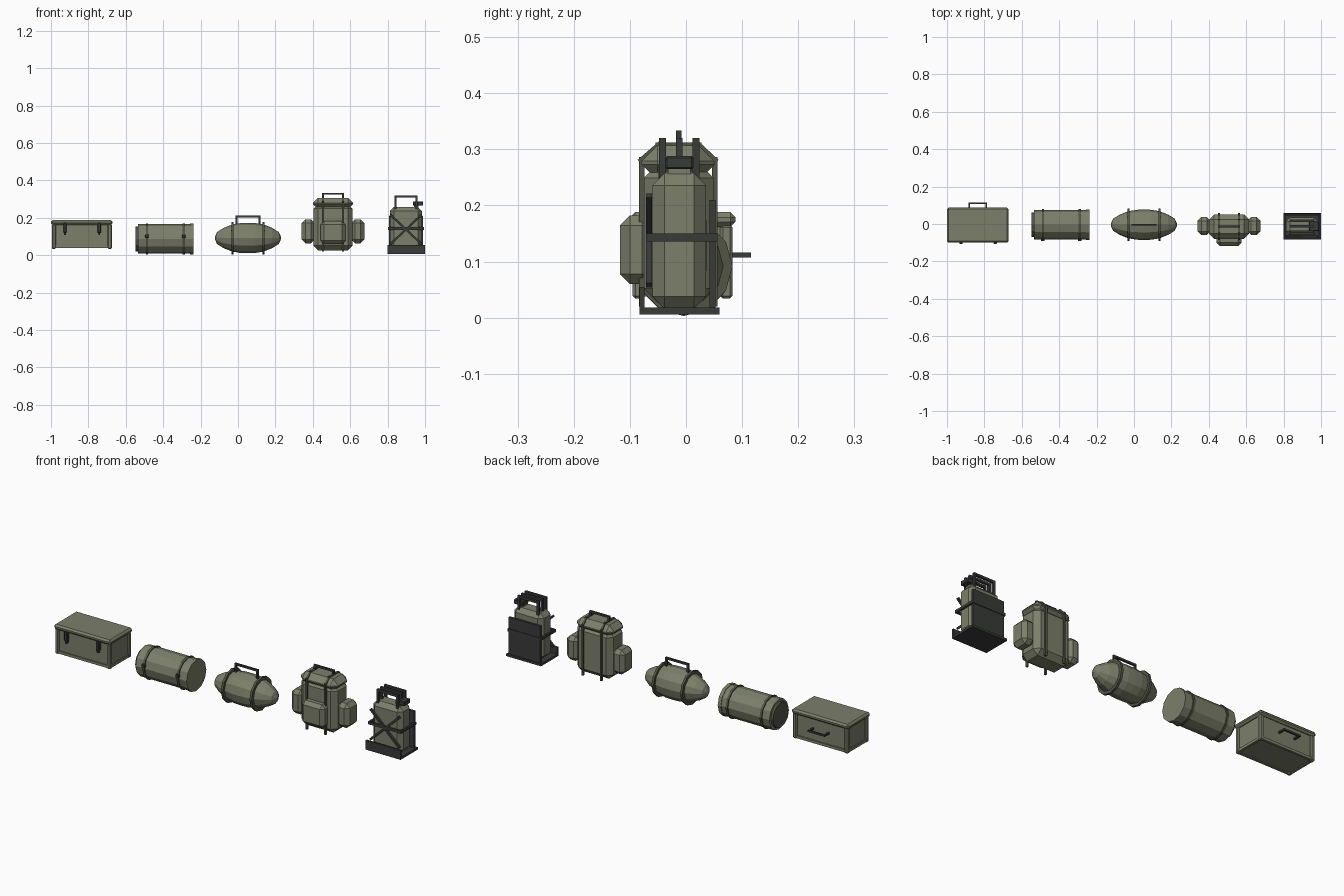
import bpy, bmesh, math
from mathutils import Vector

if "Cube" in bpy.data.objects:
    bpy.data.objects.remove(bpy.data.objects["Cube"])


def material(name, color):
    m = bpy.data.materials.new(name)
    m.diffuse_color = (*color, 1)
    m.use_nodes = True
    m.node_tree.nodes["Principled BSDF"].inputs["Base Color"].default_value = m.diffuse_color
    return m


OLIVE = material("olive", (0.20, 0.215, 0.145))
STRAP = material("strap", (0.085, 0.09, 0.06))
METAL = material("dark_metal", (0.04, 0.043, 0.04))


def finish(name, bm, mat):
    bmesh.ops.recalc_face_normals(bm, faces=bm.faces)
    me = bpy.data.meshes.new(name)
    bm.to_mesh(me)
    bm.free()
    ob = bpy.data.objects.new(name, me)
    me.materials.append(mat)
    bpy.context.collection.objects.link(ob)
    return ob


def box(name, x, y, z, mat=OLIVE, bevel=0.0):
    """Chamfered box from (min, max) ranges."""
    bm = bmesh.new()
    bmesh.ops.create_cube(bm, size=1)
    for v in bm.verts:
        v.co = [(r[0] + r[1]) / 2 + c * (r[1] - r[0]) for c, r in zip(v.co, (x, y, z))]
    if bevel:
        bmesh.ops.bevel(bm, geom=bm.edges[:], offset=bevel, segments=1, affect='EDGES')
    return finish(name, bm, mat)


def lathe(name, profile, center, mat=OLIVE, sides=12):
    """Revolve (x, radius) points around the x axis."""
    bm = bmesh.new()
    rings = []
    for x, r in profile:
        rings.append([bm.verts.new((x, center[0] + r * math.sin(a), center[1] + r * math.cos(a)))
                      for a in (math.tau * i / sides for i in range(sides))])
    for a, b in zip(rings, rings[1:]):
        for i in range(sides):
            j = (i + 1) % sides
            bm.faces.new((a[i], a[j], b[j], b[i]))
    bm.faces.new(rings[0])
    bm.faces.new(rings[-1])
    return finish(name, bm, mat)


def bar(name, a, b, w, mat=METAL):
    """Square bar between two points."""
    a, b = Vector(a), Vector(b)
    d = b - a
    bm = bmesh.new()
    bmesh.ops.create_cube(bm, size=1)
    for v in bm.verts:
        v.co = (v.co.x * w, v.co.y * w, v.co.z * (d.length + w))
    ob = finish(name, bm, mat)
    ob.rotation_euler = d.to_track_quat('Z', 'Y').to_euler()
    ob.location = (a + b) / 2
    return ob


def handle(name, points, w=0.009, mat=METAL):
    for a, b in zip(points, points[1:]):
        bar(name, a, b, w, mat)


def top_handle(name, x0, x1, y, z0, z1, w=0.01, mat=METAL):
    handle(name, [(x0, y, z0), (x0, y, z1), (x1, y, z1), (x1, y, z0)], w, mat)


# Storage case: recessed body, lid, corner posts, rails, latches, rear handle
X0, X1, Y0, Y1 = -0.995, -0.675, -0.095, 0.083
box("case_body", (X0 + .008, X1 - .008), (Y0 + .008, Y1 - .008), (0.042, 0.175))
box("case_lid", (X0 - .005, X1 + .005), (Y0 - .005, Y1 + .005), (0.162, 0.188), bevel=0.009)
for x in (X0, X1 - .022):
    for y in (Y0, Y1 - .022):
        box("case_corner_post", (x, x + .022), (y, y + .022), (0.034, 0.166), bevel=0.005)
for y in (Y0 + .002, Y1 - .014):
    box("case_long_rail", (X0 + .01, X1 - .01), (y, y + .012), (0.038, 0.052))
for x in (X0 + .002, X1 - .014):
    box("case_side_rail", (x, x + .012), (Y0 + .01, Y1 - .01), (0.038, 0.052))
for x in (-0.925, -0.742):
    box("case_latch", (x - .009, x + .009), (Y0 - .012, Y0 + .01), (0.12, 0.172), METAL, 0.003)
    box("case_latch_tongue", (x - .005, x + .005), (Y0 - .008, Y0 + .01), (0.108, 0.13), METAL)
handle("case_rear_handle", [(-0.88, 0.075, 0.112), (-0.88, 0.111, 0.112),
                            (-0.79, 0.111, 0.112), (-0.79, 0.075, 0.112)])

# Bedroll: cylinder with stepped end, straps and buckles
C = (-0.004, 0.087)
lathe("bedroll", [(-0.535, 0.079), (-0.243, 0.079)], C)
lathe("bedroll_left_core", [(-0.547, 0.066), (-0.53, 0.066)], C, STRAP)
lathe("bedroll_right_cover", [(-0.256, 0.082), (-0.238, 0.082)], C)
for x in (-0.487, -0.29):
    lathe("bedroll_strap", [(x - .006, 0.084), (x + .006, 0.084)], C, STRAP)
    box("bedroll_buckle", (x - .009, x + .009), (-0.092, -0.078), (0.092, 0.11), METAL, 0.002)

# Duffel bag: tapered barrel with two straps and carry handle
C, M = (-0.004, 0.092), 0.053
half = [(0.0, 0.081), (0.04, 0.080), (0.085, 0.072), (0.13, 0.054), (0.165, 0.032), (0.177, 0.006)]
lathe("duffel_bag", [(M - x, r) for x, r in half[:0:-1]] + [(M + x, r) for x, r in half], C)
for x in (M - 0.083, M + 0.083):
    lathe("duffel_strap", [(x - .006, 0.078), (x - .006, 0.087), (x + .006, 0.087),
                           (x + .006, 0.078)], C, STRAP)
top_handle("duffel_handle", M - .062, M + .062, -0.004, 0.165, 0.208)

# Backpack: body, top flap, pockets, vertical straps, handle
M, Y = 0.508, -0.013
box("pack_body", (M - .105, M + .105), (Y - .062, Y + .062), (0.026, 0.275), bevel=0.026)
box("pack_top_flap", (M - .108, M + .108), (Y - .066, Y + .064), (0.245, 0.307), bevel=0.028)
box("pack_front_pocket", (M - .066, M + .066), (-0.118, -0.06), (0.06, 0.182), bevel=0.018)
for s in (-1, 1):
    xs = sorted((M + s * 0.098, M + s * 0.168))
    box("pack_side_pocket", xs, (Y - .046, Y + .05), (0.064, 0.192), bevel=0.02)
    x = M + s * 0.054
    for y in (Y - .066, Y + .064):
        bar("pack_strap", (x, y, 0.025), (x, y, 0.281), 0.01, STRAP)
    for a, b in ((-.066, -.038), (.038, .064)):
        y0, y1 = (-.066, -.036) if a < 0 else (.064, .036)
        bar("pack_strap_bend", (x, Y + y0, 0.281), (x, Y + y1, 0.307), 0.01, STRAP)
    bar("pack_strap_top", (x, Y - .036, 0.307), (x, Y + .036, 0.307), 0.01, STRAP)
top_handle("pack_handle", M - .053, M + .053, Y, 0.3, 0.329)

# Fuel can on a metal carrier
M, Y = 0.898, -0.012
box("can_body", (M - .086, M + .086), (Y - .048, Y + .048), (0.016, 0.258), bevel=0.022)
for dy in (-.03, 0, .03):
    top_handle("can_handle", M - .056, M + .056, Y + dy, 0.245, 0.314, 0.012)
box("can_spout", (M + .042, M + .066), (Y - .02, Y + .02), (0.235, 0.27))
box("can_cap", (M + .038, M + .092), (Y - .025, Y + .025), (0.265, 0.288), METAL, 0.003)
box("carrier_base", (0.798, 1.0), (-0.083, 0.06), (0.006, 0.018), METAL)
box("carrier_front_lip", (0.798, 1.0), (-0.083, -0.074), (0.012, 0.055), METAL)
box("carrier_back_plate", (0.808, 0.99), (0.042, 0.053), (0.016, 0.21), METAL)
for y in (-0.071, 0.047):
    box("carrier_belt_long", (0.802, 0.994), (y - .0, y + .009), (0.136, 0.15), METAL)
for x in (0.802, 0.985):
    box("carrier_belt_side", (x, x + .009), (-0.07, 0.052), (0.136, 0.15), METAL)
for s in (-1, 1):
    bar("carrier_cross_bar", (M - s * .08, -0.066, 0.062), (M + s * .08, -0.066, 0.214), 0.011)
